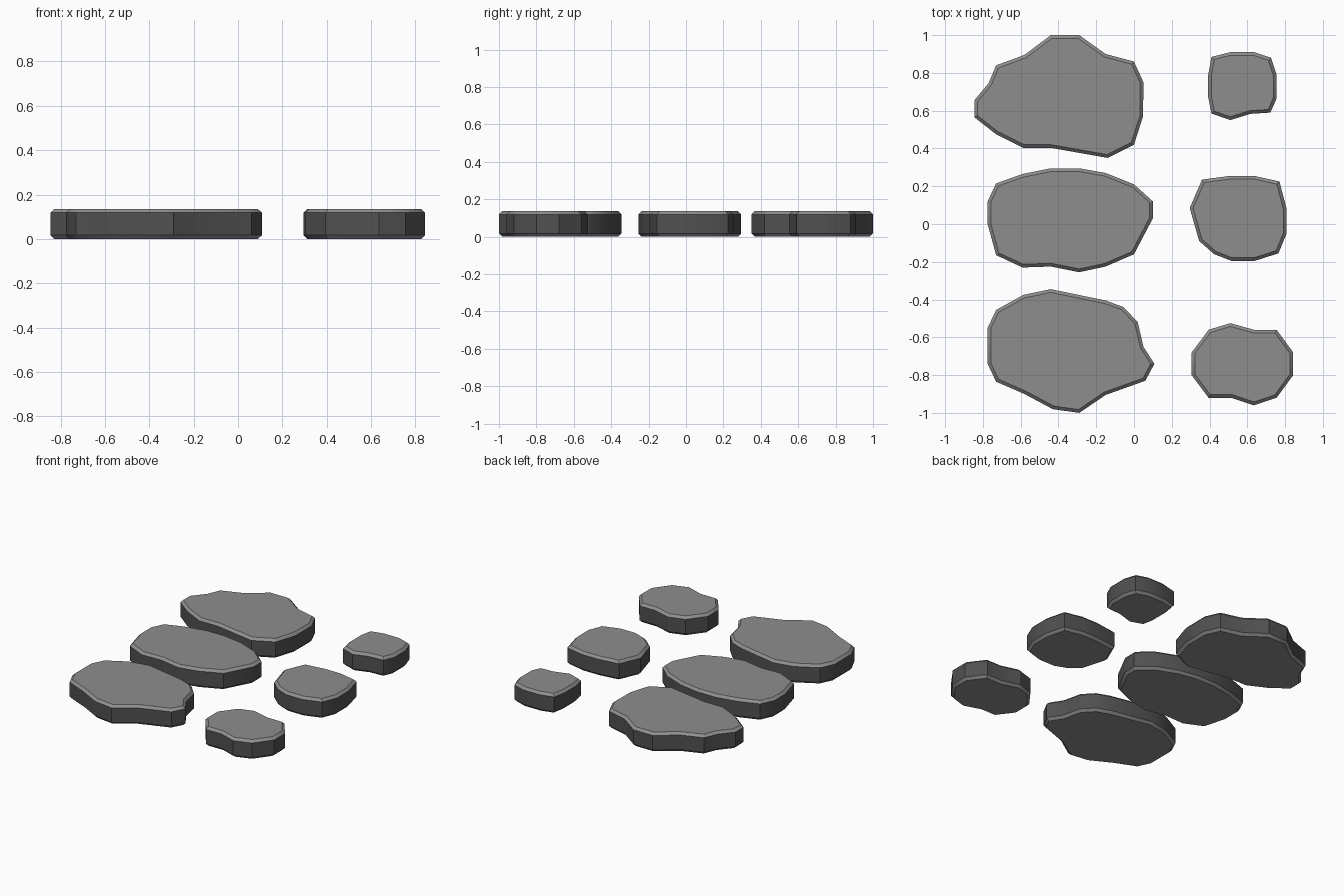
import bpy, bmesh, math

if "Cube" in bpy.data.objects:
    bpy.data.objects.remove(bpy.data.objects["Cube"])

HEIGHT = 0.136
CHAMFER = 0.017


def flat_colour(name, value):
    mat = bpy.data.materials.new(name)
    mat.diffuse_color = (value, value, value, 1)
    mat.use_nodes = True
    mat.node_tree.nodes["Principled BSDF"].inputs["Base Color"].default_value = mat.diffuse_color
    return mat


light = flat_colour("light grey stone", 0.27)
dark = flat_colour("dark grey stone side", 0.082)


def slab(name, outline):
    """Extrude an outline (x, y) into a slab with chamfered top and bottom rims."""
    bm = bmesh.new()
    base = bm.faces.new([bm.verts.new((x, y, 0)) for x, y in outline])
    ext = bmesh.ops.extrude_face_region(bm, geom=[base], use_keep_orig=True)
    top = [g for g in ext["geom"] if isinstance(g, bmesh.types.BMVert)]
    bmesh.ops.translate(bm, vec=(0, 0, HEIGHT), verts=top)
    bmesh.ops.recalc_face_normals(bm, faces=bm.faces[:])
    rims = [e for e in bm.edges if abs(e.verts[0].co.z - e.verts[1].co.z) < 1e-4]
    bmesh.ops.bevel(bm, geom=rims, offset=CHAMFER, offset_type='OFFSET',
                    segments=1, profile=0.5, affect='EDGES')
    bmesh.ops.recalc_face_normals(bm, faces=bm.faces[:])
    # Upright walls are dark, everything else light
    for f in bm.faces:
        f.normal_update()
        f.material_index = 1 if abs(f.normal.z) < 0.2 else 0
    mesh = bpy.data.meshes.new(name)
    bm.to_mesh(mesh)
    bm.free()
    mesh.materials.append(light)
    mesh.materials.append(dark)
    obj = bpy.data.objects.new(name, mesh)
    bpy.context.collection.objects.link(obj)
    bpy.ops.object.select_all(action='DESELECT')
    obj.select_set(True)
    bpy.context.view_layer.objects.active = obj
    bpy.ops.object.shade_smooth_by_angle(angle=math.radians(30))
    return obj


# Large stepping stones, back to front
slab("large_stone_back", [
    (-.44, 1), (-.29, 1), (-.15, .9), (0, .86), (.05, .75), (.048, .57),
    (0, .42), (-.14, .35), (-.44, .403), (-.585, .403), (-.73, .475),
    (-.845, .565), (-.845, .655), (-.77, .745), (-.73, .84), (-.58, .895)])
slab("large_stone_middle", [
    (-.44, .295), (-.29, .295), (-.15, .27), (0, .21), (.1, .12), (.1, .03),
    (0, -.16), (-.15, -.225), (-.29, -.255), (-.44, -.225), (-.59, -.23),
    (-.73, -.165), (-.775, 0), (-.775, .12), (-.73, .215), (-.59, .265)])
slab("large_stone_front", [
    (-.44, -.345), (-.15, -.405), (-.055, -.44), (.02, -.52), (.05, -.65),
    (.108, -.74), (.06, -.83), (-.15, -.905), (-.29, -1), (-.43, -.98),
    (-.58, -.9), (-.73, -.835), (-.775, -.74), (-.775, -.55),
    (-.73, -.455), (-.585, -.375)])

# Small stepping stones, back to front
slab("small_stone_back", [
    (.41, .885), (.51, .91), (.635, .91), (.725, .88), (.755, .79), (.755, .665),
    (.722, .59), (.615, .583), (.51, .55), (.41, .585), (.393, .67), (.393, .79)])
slab("small_stone_middle", [
    (.36, .235), (.51, .255), (.635, .255), (.77, .225), (.808, .08), (.808, -.05),
    (.765, -.155), (.64, -.195), (.515, -.195), (.425, -.16), (.345, -.09),
    (.295, .085)])
slab("small_stone_front", [
    (.395, -.56), (.51, -.525), (.635, -.56), (.755, -.56), (.843, -.68),
    (.843, -.8), (.755, -.92), (.635, -.96), (.515, -.92), (.395, -.92),
    (.305, -.8), (.305, -.68)])
